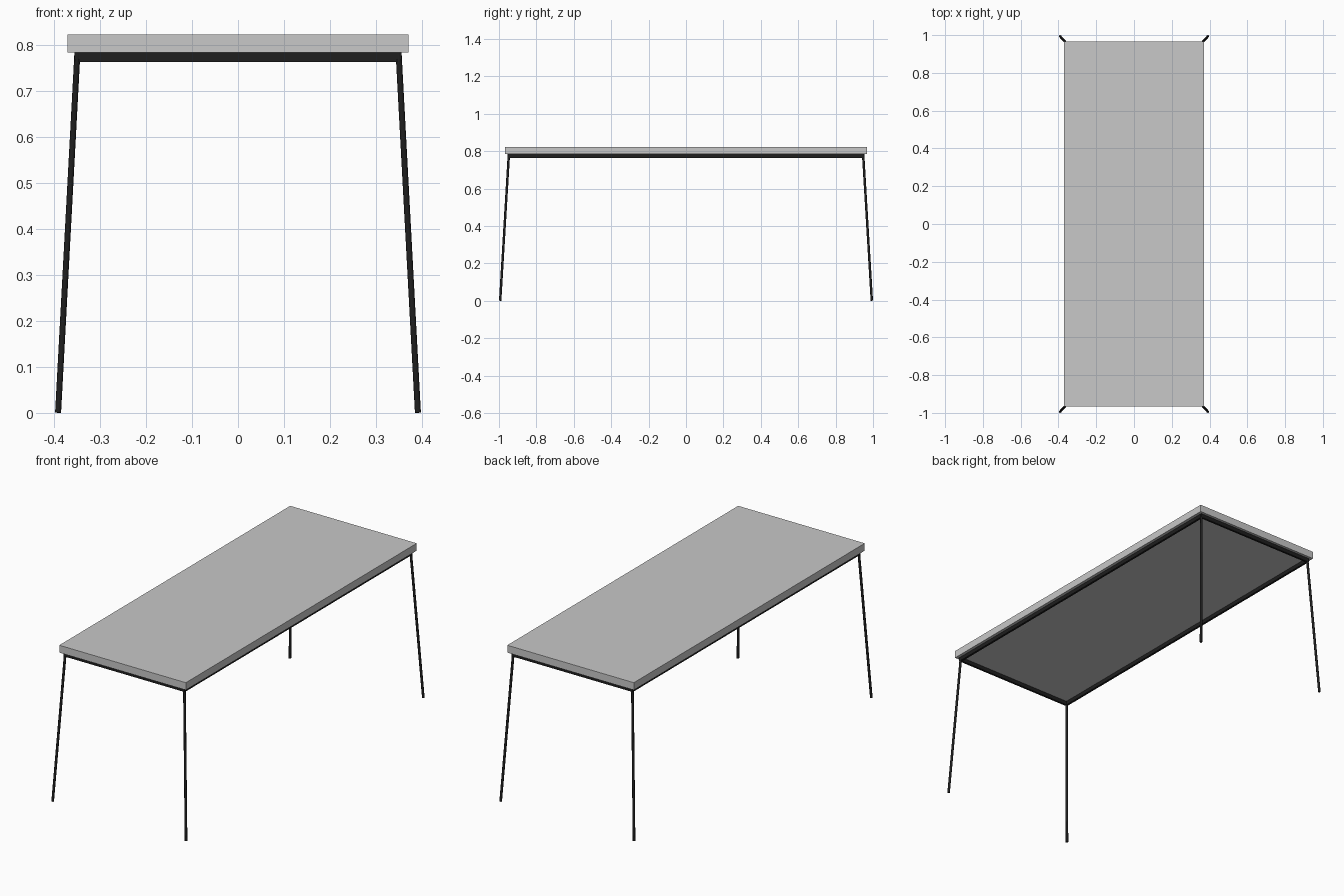
import bpy
from mathutils import Vector

if "Cube" in bpy.data.objects:
    bpy.data.objects.remove(bpy.data.objects["Cube"])


def material(name, value):
    m = bpy.data.materials.new(name)
    m.diffuse_color = (value, value, value, 1)
    m.use_nodes = True
    m.node_tree.nodes["Principled BSDF"].inputs["Base Color"].default_value = m.diffuse_color
    return m


GREY = material("light grey", 0.58)
BLACK = material("black metal", 0.013)


def box(name, centre, size, mat):
    bpy.ops.mesh.primitive_cube_add(size=1, location=centre)
    o = bpy.context.object
    o.name = name
    o.scale = size
    bpy.ops.object.transform_apply(location=False, rotation=False, scale=True)
    o.data.materials.append(mat)
    return o


def rod(name, start, end, radius, mat):
    a, b = Vector(start), Vector(end)
    bpy.ops.mesh.primitive_cylinder_add(vertices=16, radius=radius,
                                        depth=(b - a).length, location=(a + b) / 2)
    o = bpy.context.object
    o.name = name
    o.rotation_euler = (b - a).to_track_quat('Z', 'Y').to_euler()
    o.data.materials.append(mat)
    bpy.ops.object.shade_smooth_by_angle()
    return o


# Table top slab
box("table_top", (0, 0, 0.803), (0.742, 1.934, 0.039), GREY)

# Frame rails under the top
FX, FY, W = 0.355, 0.953, 0.011
for s, side in ((-1, "left"), (1, "right")):
    box(side + "_rail", (s * (FX - W / 2), 0, 0.7735), (W, 2 * FY, 0.021), BLACK)
for s, side in ((-1, "front"), (1, "back")):
    box(side + "_rail", (0, s * (FY - W / 2), 0.7735), (2 * (FX - W), W, 0.021), BLACK)

# Four splayed thin legs
for sx, nx in ((-1, "left"), (1, "right")):
    for sy, ny in ((-1, "front"), (1, "back")):
        rod(f"{ny}_{nx}_leg", (sx * 0.391, sy * 0.9935, 0.0005),
            (sx * 0.349, sy * 0.947, 0.783), 0.0065, BLACK)
